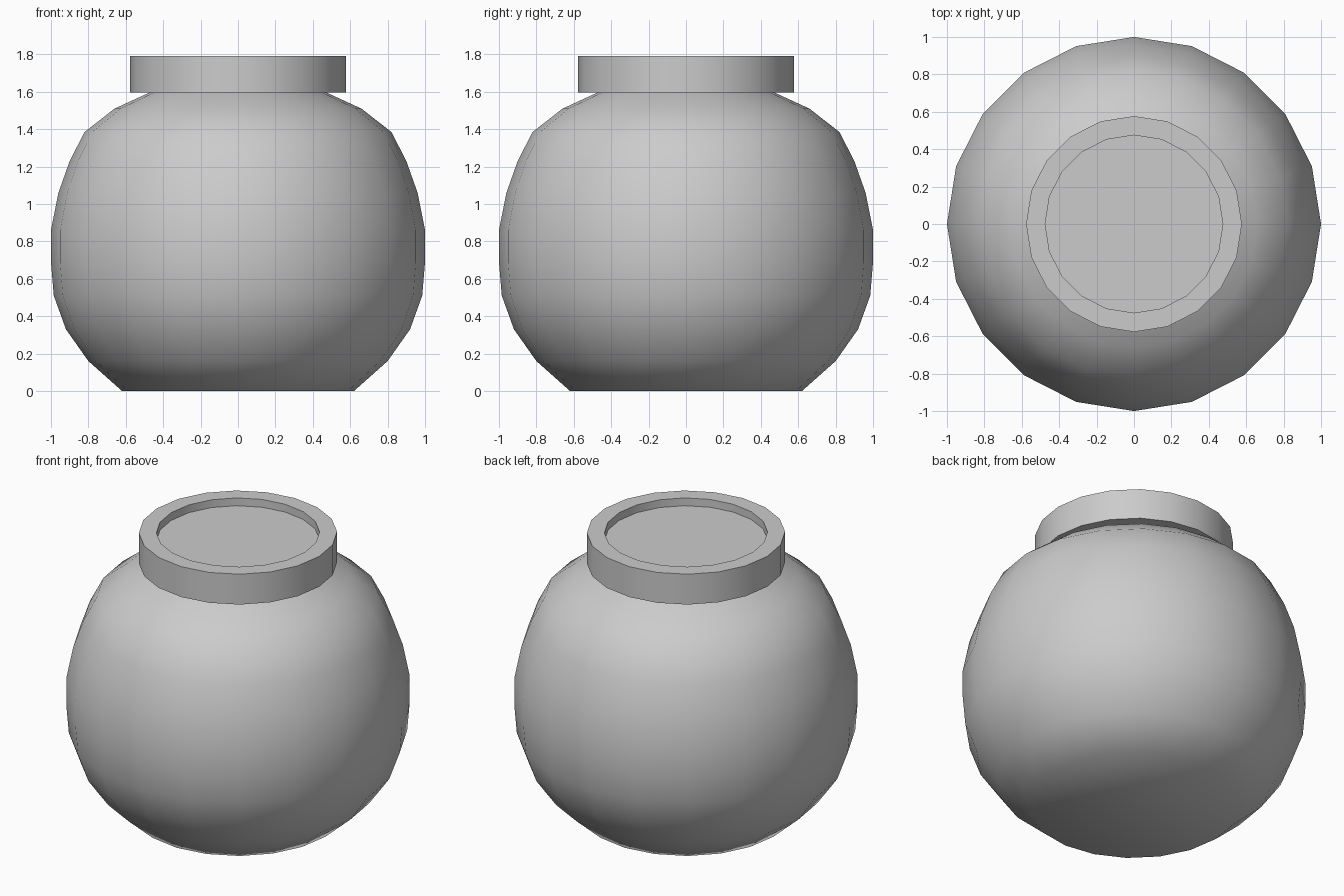
import bpy, bmesh, math

if "Cube" in bpy.data.objects:
    bpy.data.objects.remove(bpy.data.objects["Cube"])

SIDES = 20

def lathe(name, profile, cap_start, cap_end, angle):
    """Spin an (r, z) profile around z, with optional end caps."""
    bm = bmesh.new()
    rings = [[bm.verts.new((r * math.cos(2 * math.pi * i / SIDES),
                            r * math.sin(2 * math.pi * i / SIDES), z))
              for i in range(SIDES)] for r, z in profile]
    for a, b in zip(rings, rings[1:]):
        for i in range(SIDES):
            j = (i + 1) % SIDES
            bm.faces.new((a[i], a[j], b[j], b[i]))
    if cap_start:
        bm.faces.new(rings[0][::-1])
    if cap_end:
        bm.faces.new(rings[-1])
    mesh = bpy.data.meshes.new(name)
    bm.to_mesh(mesh)
    bm.free()
    ob = bpy.data.objects.new(name, mesh)
    bpy.context.collection.objects.link(ob)
    bpy.ops.object.select_all(action='DESELECT')
    ob.select_set(True)
    bpy.context.view_layer.objects.active = ob
    bpy.ops.object.shade_smooth_by_angle(angle=math.radians(angle))
    return ob

# Rounded jar body with flat base
lathe("jar_body", [(0.62, 0), (0.80, 0.16), (0.92, 0.33), (0.985, 0.51),
                   (1.0, 0.69), (1.0, 0.86), (0.96, 1.06), (0.90, 1.23),
                   (0.82, 1.385), (0.66, 1.51), (0.475, 1.595)],
      True, False, 60)

# Collar ring with a shallow recessed top
lathe("jar_lid", [(0.475, 1.595), (0.577, 1.595), (0.577, 1.79),
                  (0.475, 1.79), (0.475, 1.74)],
      False, True, 40)
